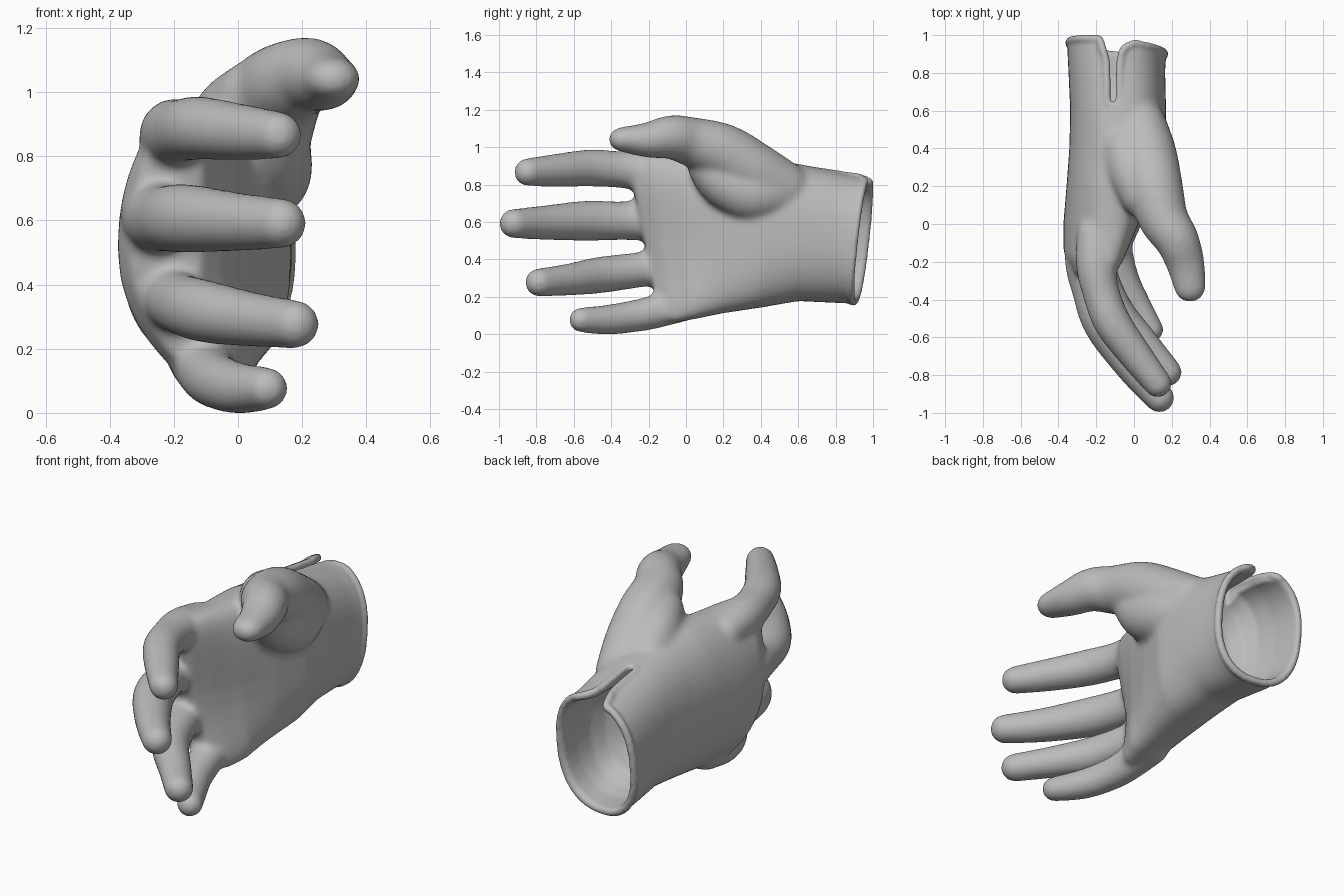
import bpy, bmesh, math
from mathutils import Vector, Matrix

if "Cube" in bpy.data.objects:
    bpy.data.objects.remove(bpy.data.objects["Cube"])


def ring(y, tilt, x0, x1, z0, z1, arch, lean=0.0, n=40):
    """Oval cross-section; tilt and lean slant it, arch curls its ends towards the palm."""
    pts = []
    for i in range(n):
        a = 2 * math.pi * i / n
        c = math.copysign(abs(math.cos(a)) ** 0.85, math.cos(a))
        s = math.copysign(abs(math.sin(a)) ** 0.85, math.sin(a))
        bend = arch * s * s * (0.4 if s > 0 else 1.0)
        pts.append(Vector(((x0 + x1) / 2 + c * (x1 - x0) / 2 + bend,
                           y + tilt * s - lean * c, (z0 + z1) / 2 + s * (z1 - z0) / 2)))
    return pts


def loft(bm, rows):
    loops = [[bm.verts.new(p) for p in ring(*r)] for r in rows]
    for a, b in zip(loops, loops[1:]):
        for i in range(len(a)):
            j = (i + 1) % len(a)
            bm.faces.new((a[i], a[j], b[j], b[i]))
    bm.faces.new(loops[0])
    bm.faces.new(loops[-1])


def catmull(p, t):
    a, b, c, d = p
    return 0.5 * (2 * b + (c - a) * t + (2 * a - 5 * b + 4 * c - d) * t * t
                  + (3 * b - a - 3 * c + d) * t ** 3)


def chain(bm, pts, sub=3):
    """Rounded limb: dense balls along a smooth path of (x, y, z, radius, z-squash)."""
    P = [Vector(p if len(p) == 5 else (*p, 1.0)) for p in pts]
    P = [P[0]] + P + [P[-1]]
    for k in range(1, len(P) - 2):
        n = math.ceil((P[k + 1].xyz - P[k].xyz).length / (0.3 * P[k][3]))
        for i in range(n + 1):
            q = catmull(P[k - 1:k + 3], i / n)
            bmesh.ops.create_icosphere(
                bm, subdivisions=sub, radius=q[3],
                matrix=Matrix.Translation(q[:3]) @ Matrix.Diagonal((1, 1, q[4], 1)))


def make(name, bm):
    bmesh.ops.recalc_face_normals(bm, faces=bm.faces[:])
    me = bpy.data.meshes.new(name)
    bm.to_mesh(me)
    bm.free()
    ob = bpy.data.objects.new(name, me)
    bpy.context.collection.objects.link(ob)
    return ob


def apply(ob, kind, **props):
    bpy.context.view_layer.objects.active = ob
    m = ob.modifiers.new("m", kind)
    for k, v in props.items():
        setattr(m, k, v)
    bpy.ops.object.modifier_apply(modifier=m.name)


# palm and wrist
CUFF = (0.93, 0.037, -0.355, 0.172, 0.17, 0.85, 0, 0.03)
bm = bmesh.new()
loft(bm, [
    CUFF,
    (0.84, 0.03, -0.35, 0.165, 0.175, 0.865, 0, 0.02),
    (0.60, 0.0, -0.338, 0.17, 0.185, 0.92, 0.02),
    (0.40, 0.0, -0.343, 0.165, 0.15, 0.95, 0.05),
    (0.20, 0.0, -0.358, 0.10, 0.12, 0.97, 0.09),
    (0.00, -0.03, -0.375, 0.02, 0.085, 0.965, 0.15),
    (-0.14, -0.07, -0.375, -0.055, 0.067, 0.97, 0.17),
    (-0.225, -0.085, -0.34, -0.12, 0.10, 0.93, 0.16)])

# fingers: index, middle, ring, little
chain(bm, [(-.21, -.06, .86, .095), (-.20, -.22, .88, .108), (-.175, -.36, .89, .10),
           (-.115, -.52, .897, .10), (.005, -.69, .885, .09), (.125, -.845, .875, .076)])
chain(bm, [(-.25, -.08, .62, .10), (-.255, -.20, .62, .112), (-.225, -.35, .615, .105),
           (-.16, -.53, .615, .109), (-.01, -.75, .605, .094), (.135, -.92, .60, .08)])
chain(bm, [(-.22, -.08, .38, .10), (-.18, -.27, .35, .096), (-.10, -.46, .325, .099),
           (.045, -.63, .30, .087), (.178, -.785, .285, .077)])
chain(bm, [(-.12, 0, .18, .10), (-.09, -.18, .125, .091), (-.05, -.31, .10, .086),
           (.01, -.43, .085, .081), (.09, -.56, .085, .068)])
# thumb, its fleshy mound and the web to the back of the hand
chain(bm, [(.03, .52, .79, .145), (.07, .36, .88, .16), (.105, .20, .98, .155),
           (.155, .03, 1.037, .133), (.225, -.08, 1.062, .118),
           (.27, -.20, 1.047, .104, .92), (.296, -.33, 1.05, .086, .8)])
chain(bm, [(.09, .13, .90, .12), (.085, .22, .82, .145), (.075, .36, .76, .155),
           (.04, .50, .77, .14)])
chain(bm, [(-.05, .40, .88, .12), (-.01, .27, .94, .125), (.05, .15, .99, .12)])
glove = make("glove", bm)
apply(glove, 'REMESH', mode='VOXEL', voxel_size=0.014)
apply(glove, 'SMOOTH', factor=0.5, iterations=14)

# rounded hollow of the cuff
bm = bmesh.new()
loft(bm, [
    (1.10, 0.037, -0.322, 0.137, 0.205, 0.815, 0),
    (0.94, 0.037, -0.322, 0.137, 0.205, 0.815, 0),
    (0.80, 0.02, -0.312, 0.127, 0.215, 0.828, 0),
    (0.70, 0.0, -0.29, 0.11, 0.24, 0.83, 0),
    (0.62, 0.0, -0.25, 0.07, 0.30, 0.78, 0),
    (0.57, 0.0, -0.18, 0.0, 0.40, 0.68, 0),
    (0.555, 0.0, -0.12, -0.06, 0.48, 0.60, 0)])
cavity = make("cavity_cutter", bm)

# slit in the thumb side of the cuff
bm = bmesh.new()
half = [(0.625, 0.022), (0.85, 0.03), (0.92, 0.042), (0.96, 0.07), (1.1, 0.11)]
outline = [(-.11 + w, y) for y, w in half] + [(-.11 - w, y) for y, w in reversed(half)]
lo = [bm.verts.new((x, y, 0.70)) for x, y in outline]
hi = [bm.verts.new((x, y, 1.10)) for x, y in outline]
bm.faces.new(lo)
bm.faces.new(hi)
for i in range(len(lo)):
    j = (i + 1) % len(lo)
    bm.faces.new((lo[i], lo[j], hi[j], hi[i]))
slit = make("slit_cutter", bm)

for cutter in (cavity, slit):
    cutter.hide_render = True
    apply(glove, 'BOOLEAN', operation='DIFFERENCE', solver='EXACT', object=cutter)
    bpy.data.objects.remove(cutter)

# rolled hem around the opening and along both sides of the slit
R = 0.022
side = [(0.62, 0.0, 0.893), (0.65, 0.031, 0.888), (0.76, 0.034, 0.872),
        (0.86, 0.038, 0.856), (0.925, 0.056, 0.846)]
oval = ring(CUFF[0], CUFF[1], CUFF[2] + .012, CUFF[3] - .012,
            CUFF[4] + .012, CUFF[5] - .012, 0, CUFF[7])
rim = [oval[(8 - k) % 40] for k in range(37)]
path = [(-.11 + w, y, z, R) for y, w, z in side]
path += [(*p, R) for p in rim]
path += [(-.11 - w, y, z, R) for y, w, z in reversed(side)]
bm = bmesh.new()
bm.from_mesh(glove.data)
chain(bm, path, 2)
bm.to_mesh(glove.data)
bm.free()

# blend everything into one skin
apply(glove, 'REMESH', mode='VOXEL', voxel_size=0.010)
apply(glove, 'SMOOTH', factor=0.5, iterations=4)

# stand on the ground
low = min(v.co.z for v in glove.data.vertices)
glove.data.transform(Matrix.Translation((0, 0, -low)))

grey = bpy.data.materials.new("plain grey")
grey.diffuse_color = (0.5, 0.5, 0.5, 1)
grey.use_nodes = True
grey.node_tree.nodes["Principled BSDF"].inputs["Base Color"].default_value = grey.diffuse_color
glove.data.materials.clear()
glove.data.materials.append(grey)
for p in glove.data.polygons:
    p.material_index = 0
bpy.ops.object.select_all(action='DESELECT')
glove.select_set(True)
bpy.context.view_layer.objects.active = glove
bpy.ops.object.shade_smooth_by_angle(angle=math.radians(60))
